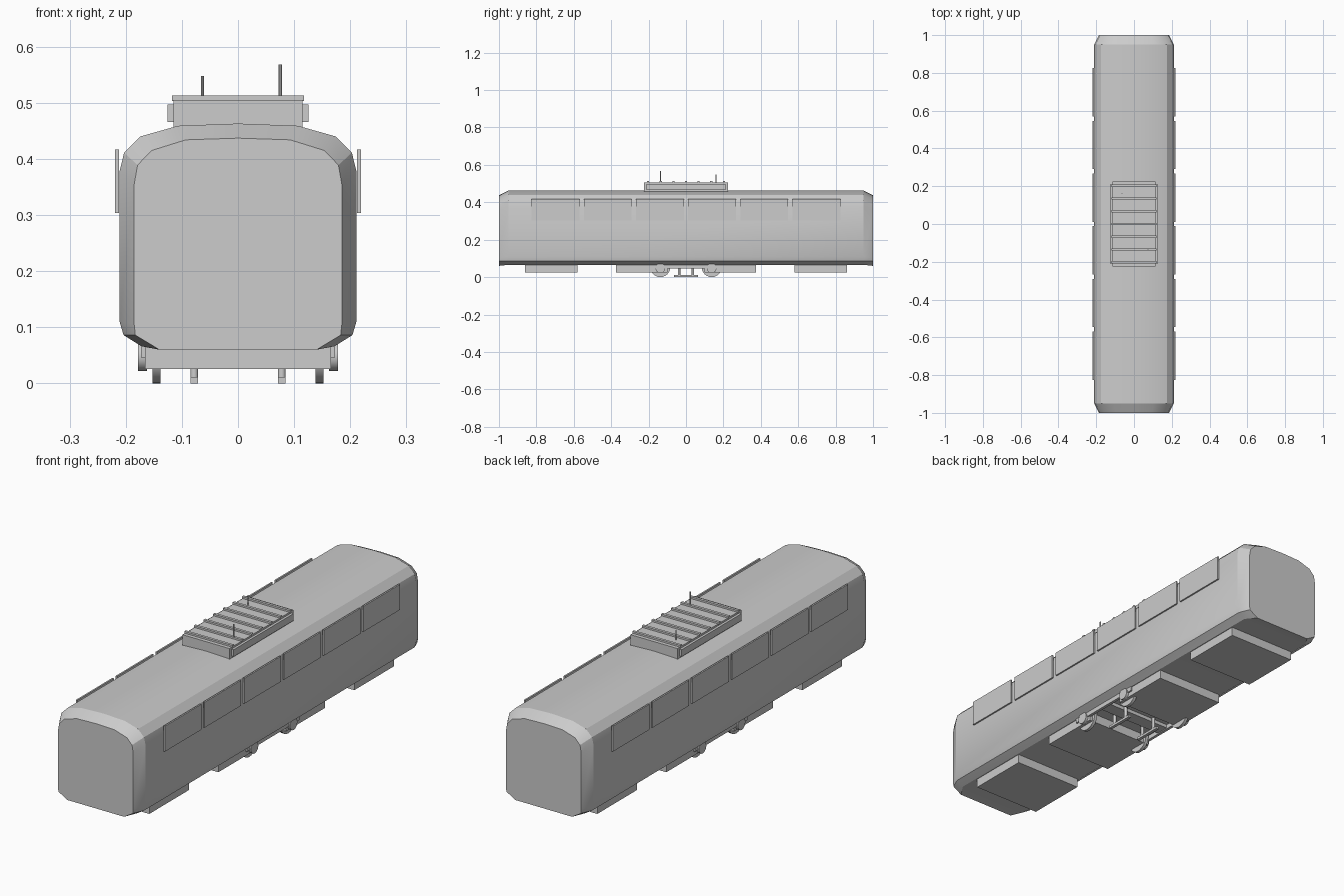
import bpy, bmesh, math

if "Cube" in bpy.data.objects:
    bpy.data.objects.remove(bpy.data.objects["Cube"])

grey = bpy.data.materials.new("light_grey")
grey.diffuse_color = (0.604, 0.604, 0.604, 1)
grey.use_nodes = True
grey.node_tree.nodes["Principled BSDF"].inputs["Base Color"].default_value = grey.diffuse_color


def finish(name, bm, smooth=None):
    bmesh.ops.recalc_face_normals(bm, faces=bm.faces)
    me = bpy.data.meshes.new(name)
    bm.to_mesh(me)
    bm.free()
    me.materials.append(grey)
    ob = bpy.data.objects.new(name, me)
    bpy.context.collection.objects.link(ob)
    if smooth:
        bpy.ops.object.select_all(action='DESELECT')
        ob.select_set(True)
        bpy.context.view_layer.objects.active = ob
        bpy.ops.object.shade_smooth_by_angle(angle=math.radians(smooth))
    return ob


def box(name, x, y, z):
    bm = bmesh.new()
    bmesh.ops.create_cube(bm, size=1)
    for v in bm.verts:
        v.co = [r[0] + (c + 0.5) * (r[1] - r[0]) for c, r in zip(v.co, (x, y, z))]
    return finish(name, bm)


def side_box(name, s, x, y, z):
    return box(name, sorted((s * x[0], s * x[1])), y, z)


def cyl(name, centre, r, depth, axis='Z', n=16):
    bm = bmesh.new()
    bmesh.ops.create_cone(bm, cap_ends=True, segments=n, radius1=r, radius2=r, depth=depth)
    for v in bm.verts:
        x, y, z = v.co
        if axis == 'X':
            x, y, z = z, x, y
        v.co = (x + centre[0], y + centre[1], z + centre[2])
    return finish(name, bm, 40)


# Car body: half profiles mirrored, narrower at both ends
full = [(0.172, 0.066), (0.204, 0.086), (0.211, 0.11), (0.211, 0.378), (0.203, 0.411),
        (0.174, 0.44), (0.107, 0.459), (0, 0.463)]
end = [(0.14, 0.06), (0.183, 0.086), (0.185, 0.105), (0.185, 0.355), (0.179, 0.389),
       (0.154, 0.415), (0.093, 0.434), (0, 0.437)]
bm = bmesh.new()
rings = []
for prof, y in ((end, -1), (full, -0.95), (full, 0.95), (end, 1)):
    pts = prof + [(-x, z) for x, z in reversed(prof[:-1])]
    rings.append([bm.verts.new((x, y, z)) for x, z in pts])
for a, b in zip(rings, rings[1:]):
    for i in range(len(a)):
        j = (i + 1) % len(a)
        bm.faces.new((a[i], a[j], b[j], b[i]))
bm.faces.new(rings[0])
bm.faces.new(rings[-1])
finish("car_body", bm, 25)

# Side windows
for s in (-1, 1):
    for i in range(6):
        c = (i - 2.5) * 0.279
        side_box("window", s, (0.212, 0.219), (c - 0.128, c + 0.128), (0.304, 0.417))

# Roof unit with ribs, side grilles and antennas
box("roof_unit", (-0.115, 0.115), (-0.225, 0.225), (0.44, 0.505))
for i in range(7):
    c = (i - 3) * 0.0675
    box("roof_rib", (-0.118, 0.118), (c - 0.006, c + 0.006), (0.503, 0.513))
for s in (-1, 1):
    side_box("roof_grille", s, (0.114, 0.126), (-0.21, 0.21), (0.466, 0.497))
cyl("tall_antenna", (0.075, -0.137, 0.535), 0.003, 0.066, n=8)
cyl("short_antenna", (-0.063, 0.16, 0.525), 0.0025, 0.046, n=8)

# Underfloor equipment boxes
for a, b in ((0.58, 0.86), (0.1, 0.375)):
    for s in (-1, 1):
        box("equipment_box", (-0.166, 0.166), sorted((s * a, s * b)), (0.026, 0.075))

# Bogie
for s in (-1, 1):
    side_box("bogie_side_frame", s, (0.16, 0.173), (-0.185, 0.185), (0.046, 0.066))
    for y in (-0.137, 0.137):
        cyl("wheel", (s * 0.145, y, 0.053), 0.053, 0.014, 'X', 24)
        cyl("axle_box", (s * 0.17, y, 0.048), 0.026, 0.016, 'X')
    side_box("track_brake", s, (0.071, 0.085), (-0.065, 0.065), (0, 0.011))
    for y in (-0.037, 0.037):
        cyl("brake_post", (s * 0.078, y, 0.038), 0.007, 0.056, n=10)
for y in (-0.137, 0.137):
    cyl("axle", (0, y, 0.053), 0.01, 0.3, 'X', 12)
box("bogie_cross_beam", (-0.165, 0.165), (-0.03, 0.03), (0.05, 0.066))
